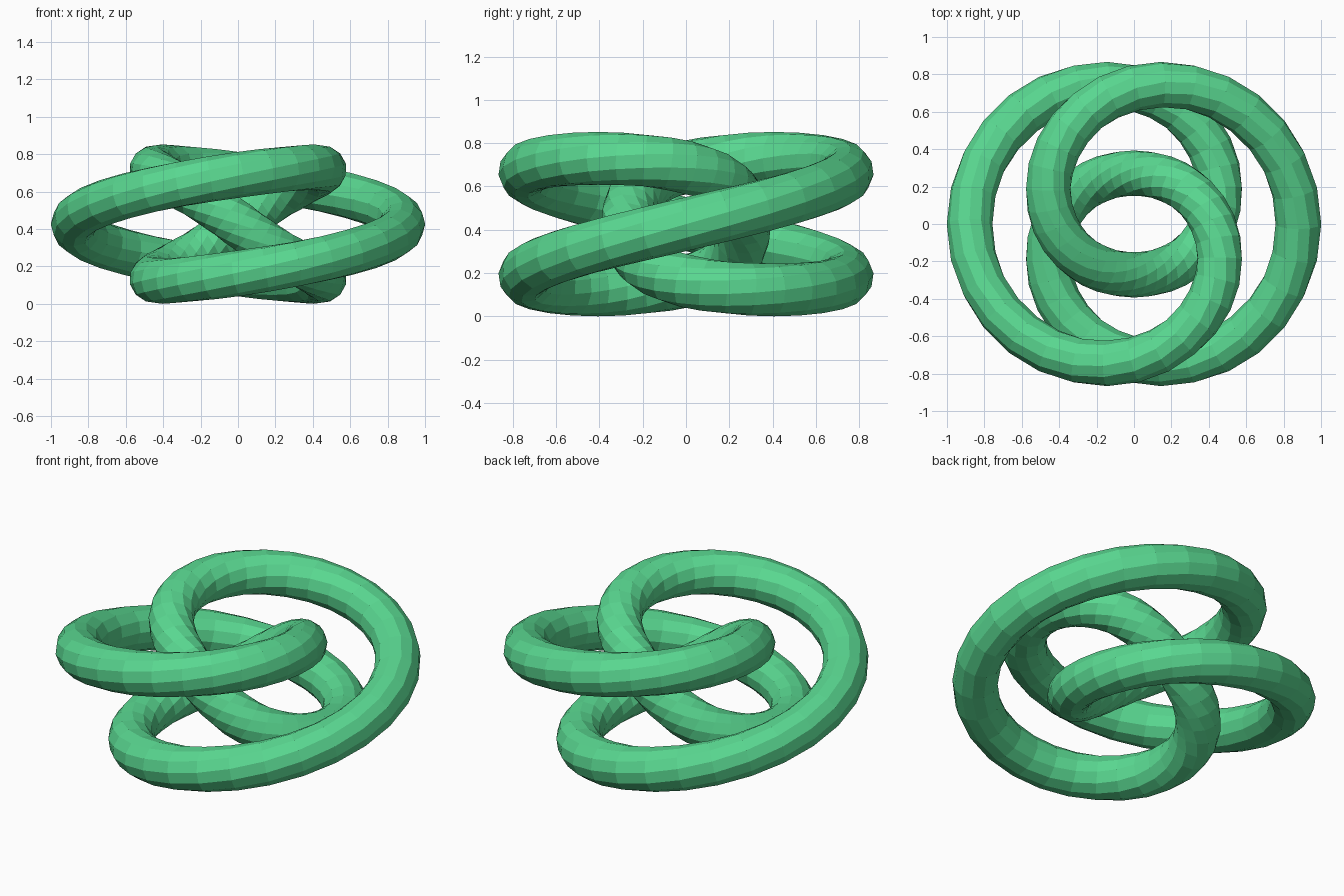
import bpy, bmesh
from math import sin, cos, pi
from mathutils import Vector

if "Cube" in bpy.data.objects:
    bpy.data.objects.remove(bpy.data.objects["Cube"])

MAJOR, MINOR, TUBE = 0.575, 0.304, 0.122
SEGMENTS, SIDES = 96, 12


def path(t):
    # Centre line: three turns round the axis, two round the ring
    r = MAJOR + MINOR * cos(2 * t)
    return Vector((r * cos(3 * t), r * sin(3 * t), MINOR * sin(2 * t) + MINOR + TUBE))


# Sweep a round section along the closed path
bm = bmesh.new()
rings = []
for i in range(SEGMENTS):
    t = 2 * pi * i / SEGMENTS
    p = path(t)
    tangent = (path(t + 0.001) - path(t - 0.001)).normalized()
    # outward direction of the ring keeps the section free of twist jumps
    out = Vector((cos(2 * t) * cos(3 * t), cos(2 * t) * sin(3 * t), sin(2 * t)))
    side = tangent.cross(out).normalized()
    rings.append([bm.verts.new(p + TUBE * (cos(a) * out + sin(a) * side))
                  for a in (2 * pi * j / SIDES for j in range(SIDES))])

for i in range(SEGMENTS):
    a, b = rings[i], rings[(i + 1) % SEGMENTS]
    for j in range(SIDES):
        k = (j + 1) % SIDES
        bm.faces.new((a[j], a[k], b[k], b[j]))
bmesh.ops.recalc_face_normals(bm, faces=bm.faces)

mesh = bpy.data.meshes.new("knotted_tube")
bm.to_mesh(mesh)
bm.free()
knot = bpy.data.objects.new("knotted_tube", mesh)
bpy.context.collection.objects.link(knot)

# Green colour
mat = bpy.data.materials.new("green")
mat.diffuse_color = (0.1, 0.68, 0.28, 1)
mat.use_nodes = True
mat.node_tree.nodes["Principled BSDF"].inputs["Base Color"].default_value = mat.diffuse_color
mesh.materials.append(mat)
